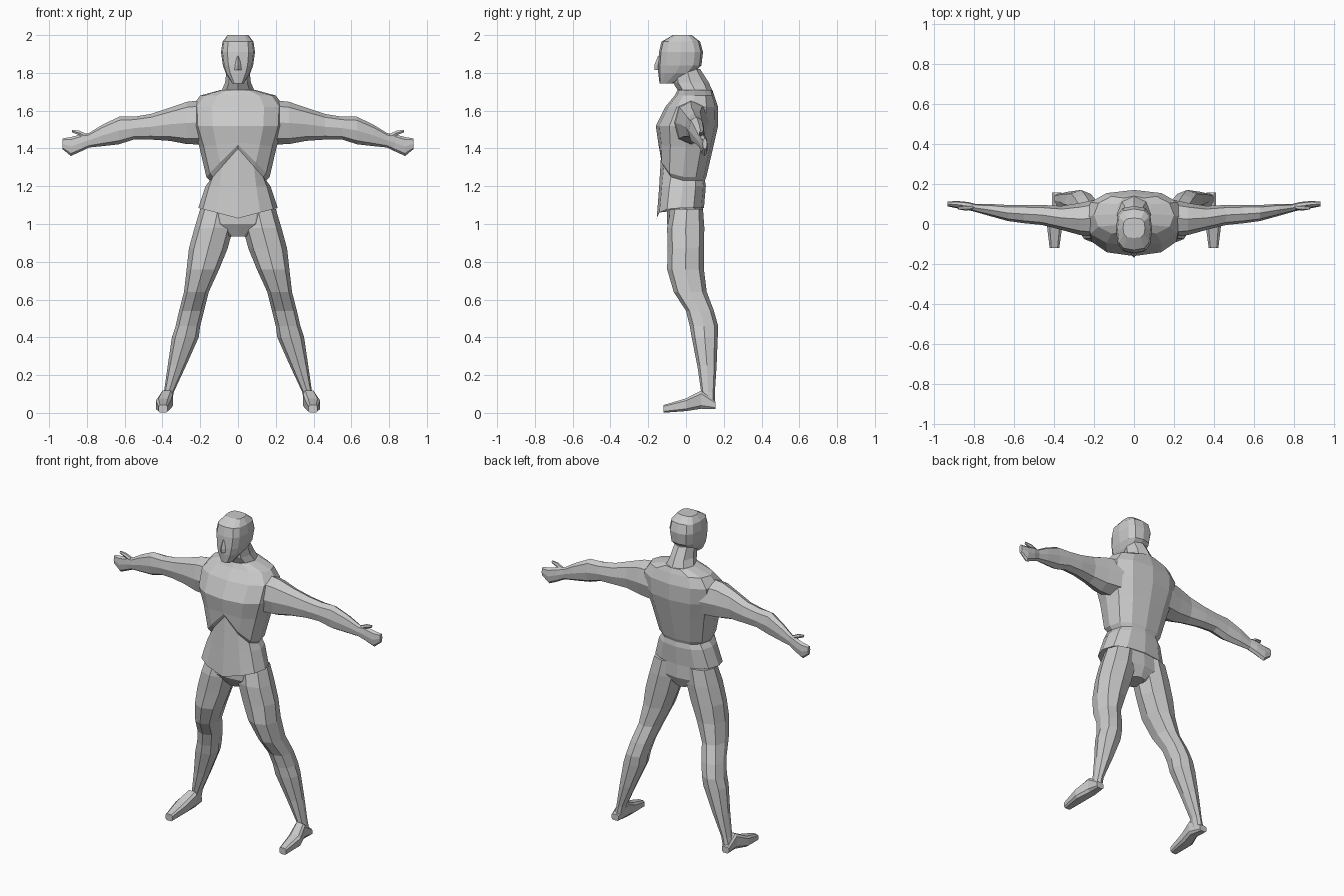
import bpy, bmesh, math
from mathutils import Vector

grey = bpy.data.materials.new("plain grey")
grey.diffuse_color = (0.588, 0.588, 0.588, 1)


def loft(name, rings, mirror=False):
    """Skin a list of closed rings and cap both ends, flat shaded."""
    bm = bmesh.new()
    rows = [[bm.verts.new(p) for p in r] for r in rings]
    n = len(rows[0])
    for a, b in zip(rows, rows[1:]):
        for i in range(n):
            j = (i + 1) % n
            bm.faces.new((a[i], a[j], b[j], b[i]))
    bm.faces.new(rows[0][::-1])
    bm.faces.new(rows[-1])
    bmesh.ops.recalc_face_normals(bm, faces=bm.faces)
    me = bpy.data.meshes.new(name)
    bm.to_mesh(me)
    bm.free()
    me.materials.append(grey)
    ob = bpy.data.objects.new(name, me)
    bpy.context.collection.objects.link(ob)
    if mirror:
        ob.modifiers.new("Mirror", 'MIRROR')
    return ob


def outline(n, power, turn=0.0):
    """Unit superellipse as (u, v) pairs."""
    pts = []
    for i in range(n):
        a = 2 * math.pi * (i + turn) / n
        c, s = math.cos(a), math.sin(a)
        pts.append((math.copysign(abs(c) ** (2 / power), c),
                    math.copysign(abs(s) ** (2 / power), s)))
    return pts


def level(z, x0, x1, y0, y1, shape, side_drop=0.0):
    """Horizontal ring; side_drop shifts the flanks and back vertically."""
    ring = []
    for u, v in shape:
        k = abs(u) if v < 0 else 1
        ring.append(Vector(((x0 + x1) / 2 + u * (x1 - x0) / 2,
                            (y0 + y1) / 2 + v * (y1 - y0) / 2,
                            z + side_drop * k)))
    return ring


# Torso: flared hem, waist, arched rib edge, chest and shoulders
body = outline(12, 2.4)
torso = [
    (1.03, .21, -.155, .095, .055), (1.20, .172, -.142, .105, 0),
    (1.40, .150, -.13, .10, -.17), (1.42, .168, -.143, .108, -.17),
    (1.43, .205, -.147, .145, -.02), (1.52, .24, -.16, .17, 0),
    (1.62, .245, -.11, .17, 0), (1.68, .20, -.06, .15, 0),
    (1.71, .09, -.045, .14, 0)]
loft("torso", [level(z, -w, w, a, b, body, d) for z, w, a, b, d in torso])

# Pelvis under the hem
pelvis = [(.935, .05, -.06, .065), (1.0, .16, -.10, .093), (1.1, .185, -.10, .09)]
loft("pelvis", [level(z, -w, w, a, b, body) for z, w, a, b in pelvis])

# Neck sloping into the upper back
neck = [(1.67, .10, -.03, .15), (1.71, .085, -.045, .138),
        (1.75, .068, -.07, .12), (1.82, .06, -.07, .075)]
loft("neck", [level(z, -w, w, a, b, outline(8, 2)) for z, w, a, b in neck])

# Head, boxy with a tapered chin
skull = outline(12, 3)
head = [(1.745, .032, -.14, -.07), (1.80, .066, -.147, .04),
        (1.84, .08, -.148, .082), (1.91, .09, -.143, .09),
        (1.965, .082, -.13, .075), (2.0, .055, -.07, .03)]
loft("head", [level(z, -w, w, a, b, skull) for z, w, a, b in head])

# Nose wedge
nose = [(1.815, .018, -.166, -.13), (1.84, .016, -.168, -.13), (1.89, .006, -.148, -.13)]
loft("nose", [level(z, -w, w, a, b, outline(4, 2)) for z, w, a, b in nose])

# Legs from hip to heel
limb = outline(8, 2.3)
leg = [
    (1.08, .01, .20, -.08, .09), (.98, .025, .23, -.10, .097),
    (.87, .055, .26, -.097, .095), (.76, .10, .272, -.10, .095),
    (.64, .155, .286, -.065, .11), (.54, .18, .312, 0, .148),
    (.46, .20, .33, .02, .17), (.40, .208, .35, .03, .168),
    (.25, .275, .372, .06, .162), (.11, .34, .392, .08, .153),
    (.04, .352, .41, .085, .152)]
loft("leg", [level(z, a, b, c, d, limb) for z, a, b, c, d in leg], True)

# Feet running from heel to toe
foot = [(.157, .36, .41, .02, .06), (.08, .343, .412, .02, .12),
        (.0, .355, .437, .008, .078), (-.12, .372, .422, 0, .042)]
loft("foot", [[Vector(((a + b) / 2 + u * (b - a) / 2, y,
                       (c + d) / 2 + v * (d - c) / 2))
               for u, v in outline(8, 4, .5)] for y, a, b, c, d in foot], True)


def along_x(rows, shape):
    return [[Vector((x, y + u * hy, z + v * hz)) for u, v in shape]
            for x, y, z, hy, hz in rows]


# Arms with a flat hand
arm = [
    (.15, .03, 1.54, .10, .12), (.27, .025, 1.535, .08, .112),
    (.36, .03, 1.528, .06, .088), (.46, .045, 1.515, .05, .068),
    (.55, .05, 1.508, .046, .06), (.63, .055, 1.495, .04, .073),
    (.72, .07, 1.468, .03, .056), (.79, .08, 1.443, .02, .038),
    (.83, .09, 1.43, .02, .045), (.885, .097, 1.41, .018, .05),
    (.93, .10, 1.425, .012, .028)]
loft("arm", along_x(arm, limb), True)

# Thumbs
thumb = [(.79, .085, 1.455, .012, .018), (.84, .08, 1.482, .013, .014),
         (.878, .08, 1.492, .007, .008)]
loft("thumb", along_x(thumb, outline(6, 2)), True)
